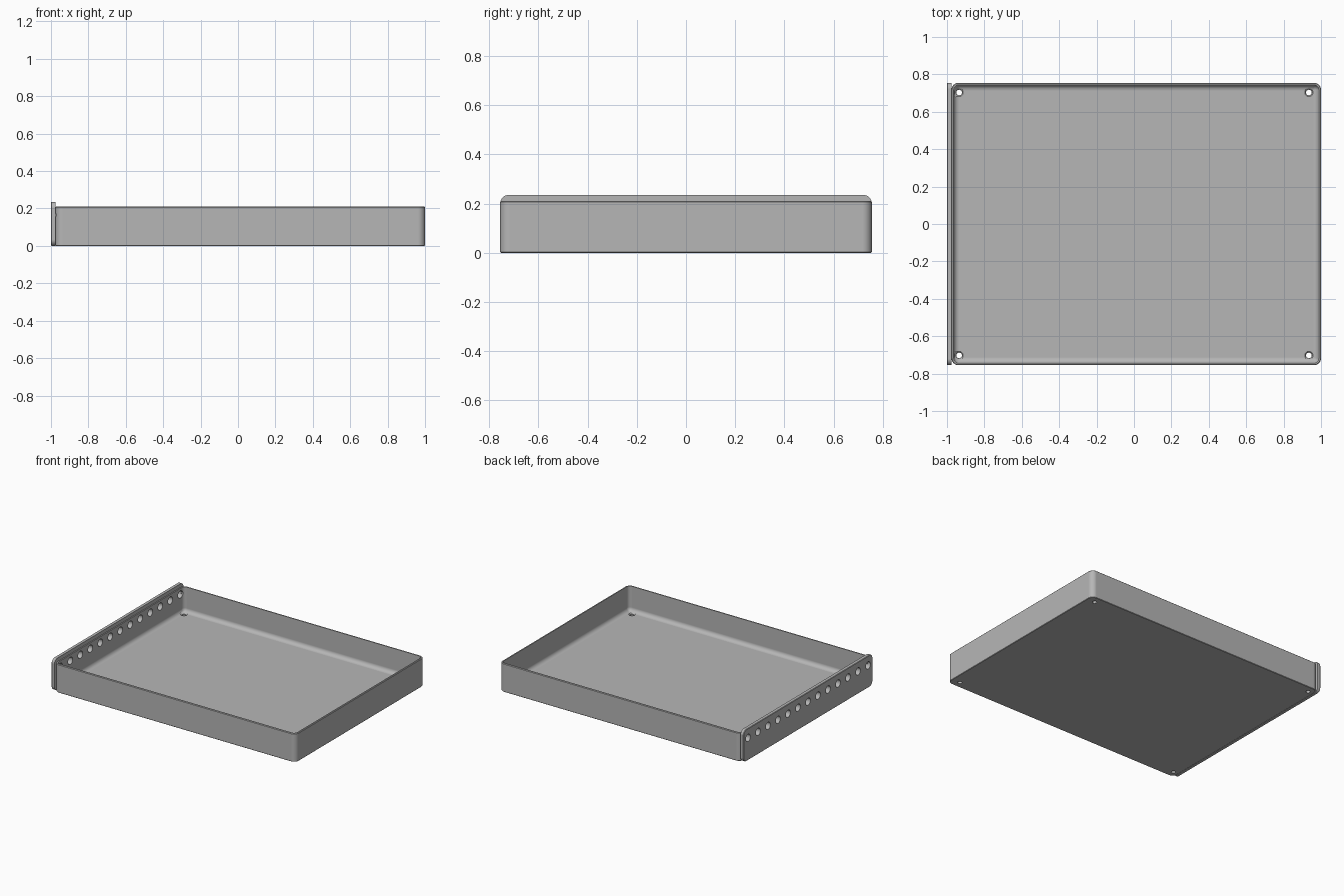
import bpy, bmesh
from math import sin, cos, pi, radians
from mathutils import Matrix

cube = bpy.data.objects.get("Cube")
if cube:
    bpy.data.objects.remove(cube, do_unlink=True)

# Overall sizes
HALF_Y = 0.755
PLATE_X0, TRAY_X0, TRAY_X1 = -1.0, -0.976, 1.0
TRAY_H, PLATE_H = 0.21, 0.235
FLOOR, WALL, FILLET, CORNER = 0.025, 0.012, 0.03, 0.038

grey = bpy.data.materials.new("plain grey")
grey.use_nodes = True
colour = (0.47, 0.47, 0.47, 1)
grey.diffuse_color = colour
grey.node_tree.nodes["Principled BSDF"].inputs["Base Color"].default_value = colour


def rounded_rect(x0, x1, y0, y1, r, steps=8):
    """Outline points of a rounded rectangle, anticlockwise."""
    points = []
    centres = [(x1 - r, y1 - r), (x0 + r, y1 - r), (x0 + r, y0 + r), (x1 - r, y0 + r)]
    for corner, (cx, cy) in enumerate(centres):
        for i in range(steps + 1):
            a = (corner + i / steps) * pi / 2
            points.append((cx + r * cos(a), cy + r * sin(a)))
    return points


def loft(name, rings):
    """Closed solid through a stack of equal-length rings."""
    bm = bmesh.new()
    loops = [[bm.verts.new(p) for p in ring] for ring in rings]
    n = len(loops[0])
    for low, high in zip(loops, loops[1:]):
        for i in range(n):
            j = (i + 1) % n
            bm.faces.new((low[i], low[j], high[j], high[i]))
    bm.faces.new(loops[0])
    bm.faces.new(loops[-1])
    bmesh.ops.recalc_face_normals(bm, faces=bm.faces)
    mesh = bpy.data.meshes.new(name)
    bm.to_mesh(mesh)
    bm.free()
    obj = bpy.data.objects.new(name, mesh)
    bpy.context.collection.objects.link(obj)
    obj.data.materials.append(grey)
    return obj


def cutter_mesh(name, cones):
    """Cutter made of separate cones: (matrix, radius1, radius2, depth)."""
    bm = bmesh.new()
    for matrix, r1, r2, depth in cones:
        bmesh.ops.create_cone(bm, cap_ends=True, segments=24, radius1=r1,
                              radius2=r2, depth=depth, matrix=matrix)
    mesh = bpy.data.meshes.new(name)
    bm.to_mesh(mesh)
    bm.free()
    obj = bpy.data.objects.new(name, mesh)
    bpy.context.collection.objects.link(obj)
    obj.hide_render = True
    return obj


def select(obj):
    bpy.ops.object.select_all(action='DESELECT')
    obj.select_set(True)
    bpy.context.view_layer.objects.active = obj


def cut(obj, cutter):
    mod = obj.modifiers.new("cut", 'BOOLEAN')
    mod.operation = 'DIFFERENCE'
    mod.solver = 'EXACT'
    mod.object = cutter
    select(obj)
    bpy.ops.object.modifier_apply(modifier=mod.name)


def finish(obj):
    select(obj)
    bpy.ops.object.shade_smooth_by_angle(angle=radians(30))
    mod = obj.modifiers.new("even shading", 'WEIGHTED_NORMAL')
    mod.keep_sharp = True


# Tray: outer wall, rim, inner wall, rounded inner edge and floor
def tray_ring(inset, z):
    outline = rounded_rect(TRAY_X0 + inset, TRAY_X1 - inset, -HALF_Y + inset,
                           HALF_Y - inset, max(CORNER - inset, 0.006))
    return [(x, y, z) for x, y in outline]


rings = [tray_ring(0.003, 0), tray_ring(0, 0.003),
         tray_ring(0, TRAY_H - 0.004), tray_ring(0.004, TRAY_H),
         tray_ring(WALL, TRAY_H)]
for i in range(9):
    a = i / 8 * pi / 2
    rings.append(tray_ring(WALL + FILLET * (1 - cos(a)), FLOOR + FILLET * (1 - sin(a))))
tray = loft("tray", rings)

# End plate: taller than the tray, with rounded corners and softened edges
def plate_ring(inset, x):
    outline = rounded_rect(-HALF_Y + inset, HALF_Y - inset, inset, PLATE_H - inset,
                           0.034 - inset)
    return [(x, y, z) for y, z in outline]


plate = loft("end_plate", [plate_ring(0.003, PLATE_X0), plate_ring(0, PLATE_X0 + 0.003),
                           plate_ring(0, TRAY_X0 + 0.001)])

# Countersunk screw holes in the floor corners
screw_holes = []
for x in (-0.935, 0.935):
    for y in (-0.703, 0.703):
        screw_holes.append((Matrix.Translation((x, y, 0.0)), 0.015, 0.015, 0.2))
floor_cutter = cutter_mesh("screw_hole_cutter", screw_holes)
sink_cutter = cutter_mesh("countersink_cutter", [
    (m @ Matrix.Translation((0, 0, FLOOR + 0.002)), 0.016, 0.032, 0.016)
    for m, _, _, _ in screw_holes])

# Row of round holes through the end plate and the tray wall
side = Matrix.Rotation(pi / 2, 4, 'Y')
side_cutter = cutter_mesh("side_hole_cutter", [
    (Matrix.Translation((TRAY_X0, (i - 6) * 0.117, 0.165)) @ side, 0.027, 0.027, 0.1)
    for i in range(13)])

for cutter in (floor_cutter, sink_cutter, side_cutter):
    cut(tray, cutter)
cut(plate, side_cutter)
for cutter in (floor_cutter, sink_cutter, side_cutter):
    bpy.data.objects.remove(cutter, do_unlink=True)
for obj in (tray, plate):
    finish(obj)
